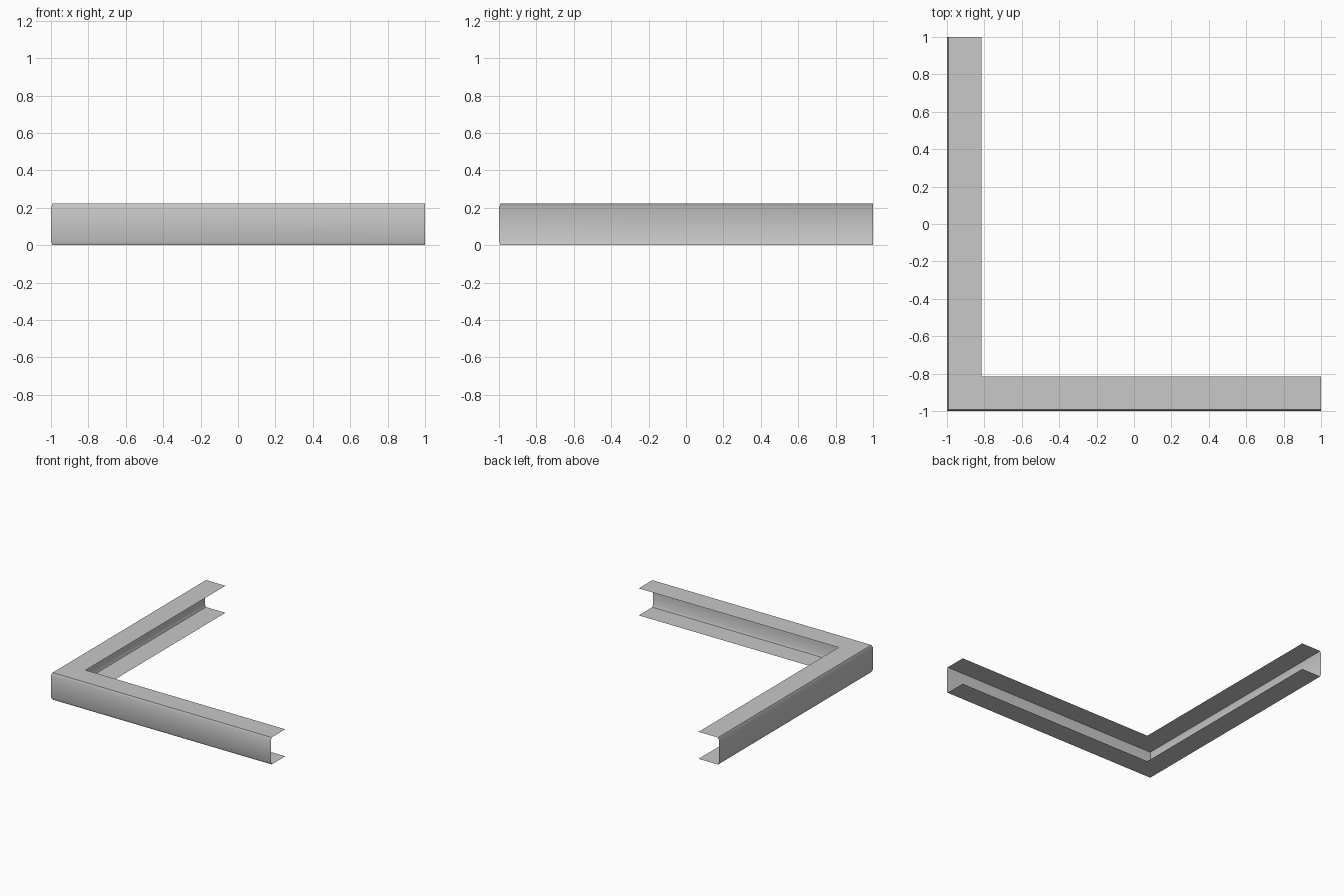
import bpy
import bmesh

cube = bpy.data.objects.get("Cube")
if cube:
    bpy.data.objects.remove(cube, do_unlink=True)

# Plain grey metal
steel = bpy.data.materials.new("grey_steel")
grey = (0.58, 0.58, 0.58, 1)
steel.diffuse_color = grey
steel.use_nodes = True
steel.node_tree.nodes["Principled BSDF"].inputs["Base Color"].default_value = grey

HEIGHT = 0.222
FLANGE = 0.185
EASE_IN, EASE_UP = 0.009, 0.021

# Channel section as (distance in from the outer face, height), bottom to top
lower = [(FLANGE, 0), (EASE_IN, 0), (0, EASE_UP)]
section = lower + [(d, HEIGHT - z) for d, z in reversed(lower)]


def mitred_row(bm, d, z):
    """One line of the section carried along both arms and round the corner."""
    path = [(1, d - 1), (d - 1, d - 1), (d - 1, 1)]
    return [bm.verts.new((x, y, z)) for x, y in path]


# Thin folded sheet: web, eased edges and two flanges, mitred at the corner
bm = bmesh.new()
rows = [mitred_row(bm, d, z) for d, z in section]
for low, high in zip(rows, rows[1:]):
    for i in range(2):
        bm.faces.new((low[i], high[i], high[i + 1], low[i + 1]))
bm.normal_update()

# Make the sheet face outwards
if max(bm.faces, key=lambda f: f.calc_center_median().z).normal.z < 0:
    bmesh.ops.reverse_faces(bm, faces=bm.faces[:])

mesh = bpy.data.meshes.new("corner_channel")
bm.to_mesh(mesh)
bm.free()
mesh.materials.append(steel)
channel = bpy.data.objects.new("corner_channel", mesh)
bpy.context.collection.objects.link(channel)

# Soft shading between web and eased edges, crisp at flanges and corner
bpy.ops.object.select_all(action='DESELECT')
channel.select_set(True)
bpy.context.view_layer.objects.active = channel
bpy.ops.object.shade_smooth_by_angle(angle=0.6)
